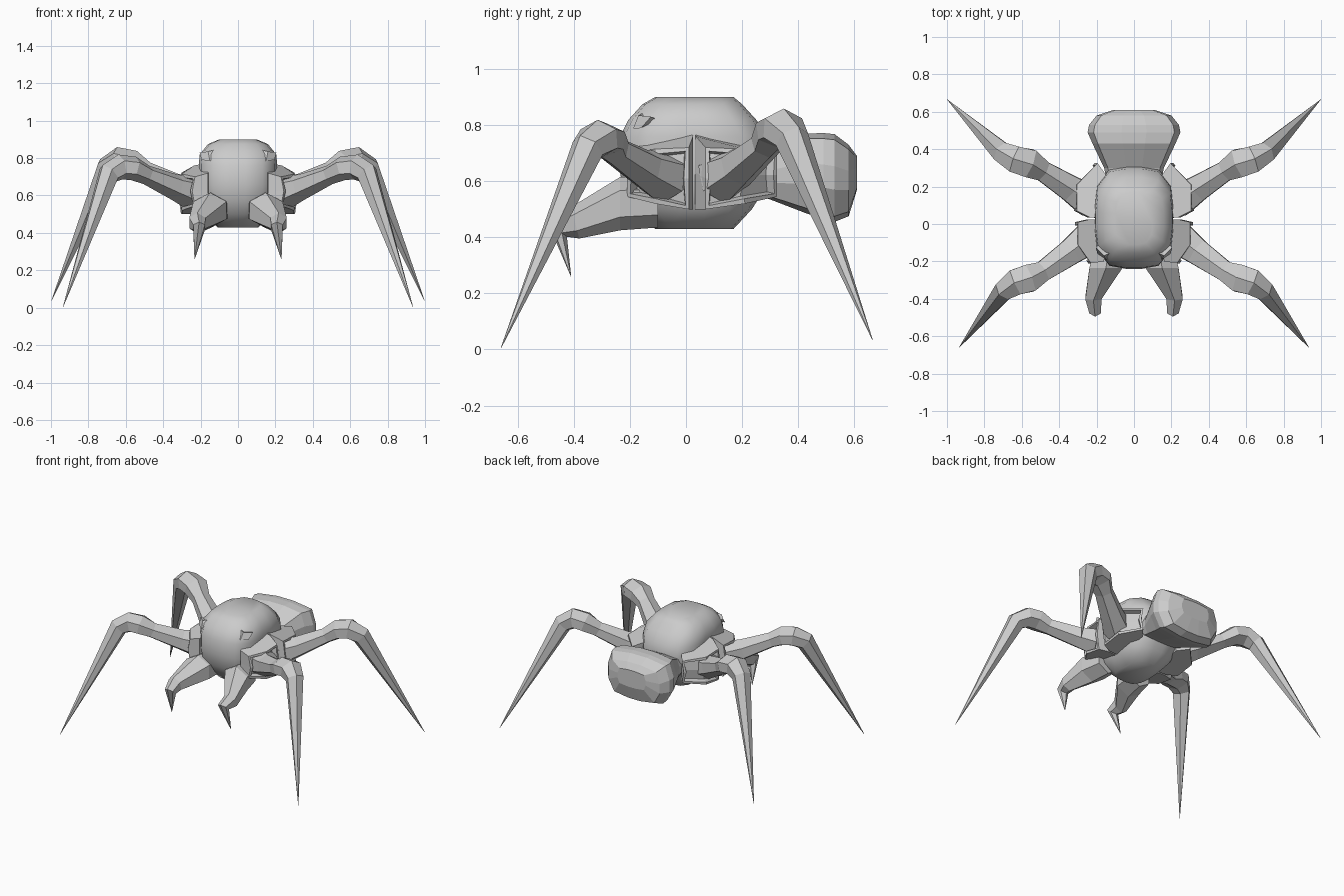
import bpy, bmesh, math
from mathutils import Vector

if "Cube" in bpy.data.objects:
    bpy.data.objects.remove(bpy.data.objects["Cube"])

grey = bpy.data.materials.new("plain grey")
grey.diffuse_color = (0.6, 0.6, 0.6, 1)
grey.use_nodes = True
grey.node_tree.nodes["Principled BSDF"].inputs["Base Color"].default_value = grey.diffuse_color


def finish(bm, name, smooth=None):
    bmesh.ops.recalc_face_normals(bm, faces=bm.faces[:])
    me = bpy.data.meshes.new(name)
    bm.to_mesh(me)
    bm.free()
    me.materials.append(grey)
    ob = bpy.data.objects.new(name, me)
    bpy.context.collection.objects.link(ob)
    if smooth:
        bpy.ops.object.select_all(action='DESELECT')
        ob.select_set(True)
        bpy.context.view_layer.objects.active = ob
        bpy.ops.object.shade_smooth_by_angle(angle=math.radians(smooth))
    return ob


def loft(rings, name, smooth=None, mirror=False):
    """Skin a list of equally long point rings and cap both ends."""
    bm = bmesh.new()
    loops = [[bm.verts.new(((-1 if mirror else 1) * p[0], p[1], p[2])) for p in r] for r in rings]
    n = len(loops[0])
    for a, b in zip(loops, loops[1:]):
        for i in range(n):
            bm.faces.new((a[i], a[(i + 1) % n], b[(i + 1) % n], b[i]))
    bm.faces.new(loops[0])
    bm.faces.new(loops[-1])
    bmesh.ops.remove_doubles(bm, verts=bm.verts[:], dist=0.0005)
    return finish(bm, name, smooth)


def rounded(hx, hy, power, n):
    """Superellipse outline; a higher power is squarer."""
    pts = []
    for i in range(n):
        a = 2 * math.pi * (i + 0.5) / n
        c, s = math.cos(a), math.sin(a)
        k = (abs(c) ** power + abs(s) ** power) ** (-1 / power)
        pts.append((hx * c * k, hy * s * k))
    return pts


def limb(path, name, sides, mirror):
    """Faceted tube; path entries are (centre, half width, half height)."""
    rings = []
    pts = [Vector(p[0]) for p in path]
    for i, (_, w, h) in enumerate(path):
        t = Vector((0, 0, 0))
        if i:
            t += (pts[i] - pts[i - 1]).normalized()
        if i < len(pts) - 1:
            t += (pts[i + 1] - pts[i]).normalized()
        t.normalize()
        side = t.cross(Vector((0, 0, 1))).normalized()
        up = side.cross(t)
        rings.append([pts[i] + side * w * math.cos(a) + up * h * math.sin(a)
                      for a in [2 * math.pi * (k + 0.5) / sides for k in range(sides)]])
    return loft(rings, name, None, mirror)


# Smooth shell of the main body: (z, half width, front y, back y)
levels = [(0.43, 0.11, -0.11, 0.17), (0.50, 0.17, -0.18, 0.235), (0.57, 0.2, -0.225, 0.28),
          (0.66, 0.21, -0.24, 0.31), (0.76, 0.21, -0.235, 0.295), (0.82, 0.205, -0.205, 0.25),
          (0.875, 0.16, -0.155, 0.2), (0.9, 0.1, -0.11, 0.17)]
loft([[(x, y + (f + b) / 2, z) for x, y in rounded(w, (b - f) / 2, 3.5, 16)]
      for z, w, f, b in levels], "body", 50)

# Faceted abdomen, slightly narrower below: (y, half width, bottom z, top z)
sections = [(0.2, 0.14, 0.57, 0.67), (0.3, 0.16, 0.535, 0.70), (0.43, 0.222, 0.485, 0.77),
            (0.49, 0.248, 0.465, 0.772), (0.53, 0.24, 0.455, 0.768), (0.58, 0.2, 0.475, 0.73),
            (0.61, 0.11, 0.57, 0.69)]
loft([[(x * (0.9 if z < -0.08 else 1), y, z + (lo + hi) / 2)
       for x, z in rounded(w, (hi - lo) / 2, 5, 12)]
      for y, w, lo, hi in sections], "abdomen")

# Plan outlines of the hip sockets
front_plan = [(0.14, 0.02), (0.25, 0.025), (0.315, 0.01), (0.315, -0.11), (0.245, -0.21), (0.16, -0.2)]
back_plan = [(0.14, 0.03), (0.25, 0.035), (0.32, 0.07), (0.32, 0.21), (0.21, 0.325), (0.14, 0.25)]


def hip(plan, name, mirror):
    bm = bmesh.new()
    s = -1 if mirror else 1
    # The diagonal end of each socket is shorter than its side panel
    bottom = [0.5, 0.5, 0.5, 0.52, 0.545, 0.545]
    top = [0.78, 0.76, 0.72, 0.715, 0.70, 0.72]
    rows = []
    for k in (0, 0.5, 1):
        rows.append([bm.verts.new((s * (x - 0.015 * (x > 0.2 and k != 0.5)), y, lo + (hi - lo) * k))
                     for (x, y), lo, hi in zip(plan, bottom, top)])
    n = len(plan)
    outer = []
    for a, b in zip(rows, rows[1:]):
        for i in range(n):
            f = bm.faces.new((a[i], a[(i + 1) % n], b[(i + 1) % n], b[i]))
            if i in (2, 3):
                outer.append(f)
    bm.faces.new(rows[0])
    bm.faces.new(rows[2])
    bmesh.ops.recalc_face_normals(bm, faces=bm.faces[:])
    # Hollow the outer face to form a rim around the leg
    bmesh.ops.inset_region(bm, faces=outer, thickness=0.018, depth=0)
    bmesh.ops.inset_region(bm, faces=outer, thickness=0.004, depth=-0.035)
    finish(bm, name)


front_leg = [((0.24, -0.075, 0.61), 0.1, 0.095), ((0.34, -0.15, 0.645), 0.08, 0.07),
             ((0.49, -0.255, 0.71), 0.062, 0.052), ((0.56, -0.29, 0.745), 0.085, 0.064),
             ((0.63, -0.31, 0.752), 0.08, 0.068), ((0.69, -0.35, 0.718), 0.06, 0.062),
             ((0.935, -0.66, 0.005), 0.001, 0.001)]
back_leg = [((0.24, 0.125, 0.61), 0.1, 0.095), ((0.34, 0.19, 0.65), 0.08, 0.07),
            ((0.49, 0.285, 0.73), 0.062, 0.052), ((0.56, 0.325, 0.778), 0.088, 0.064),
            ((0.635, 0.345, 0.79), 0.082, 0.07), ((0.70, 0.378, 0.75), 0.062, 0.062),
            ((0.998, 0.665, 0.035), 0.001, 0.001)]
# Jaw ends in a downturned fang: (centre, half width, half height, tilt)
jaw = [((0.13, -0.1, 0.525), 0.09, 0.09, 0), ((0.15, -0.235, 0.52), 0.102, 0.095, 0),
       ((0.217, -0.395, 0.452), 0.05, 0.058, 0.25), ((0.208, -0.46, 0.43), 0.036, 0.045, 0.9),
       ((0.232, -0.41, 0.26), 0.001, 0.001, 1.0)]


def make_jaw(name, mirror):
    rings = [[(x + w * math.cos(a), y - h * math.sin(a) * math.sin(t), z + h * math.sin(a) * math.cos(t))
              for a in [math.pi / 3 * (k + 0.5) for k in range(6)]]
             for (x, y, z), w, h, t in jaw]
    loft(rings, name, None, mirror)


for mirror, label in ((False, "right"), (True, "left")):
    hip(front_plan, "front_hip_" + label, mirror)
    hip(back_plan, "back_hip_" + label, mirror)
    limb(front_leg, "front_leg_" + label, 6, mirror)
    limb(back_leg, "back_leg_" + label, 6, mirror)
    make_jaw("jaw_" + label, mirror)
    # Raised brow over each eye
    brow = [[(0.09, -0.17, 0.80), (0.10, -0.14, 0.85), (0.10, -0.10, 0.83)],
            [(0.15, -0.19, 0.785), (0.16, -0.17, 0.835), (0.15, -0.12, 0.82)],
            [(0.195, -0.16, 0.79), (0.205, -0.125, 0.83), (0.18, -0.10, 0.82)]]
    loft(brow, "brow_" + label, None, mirror)
